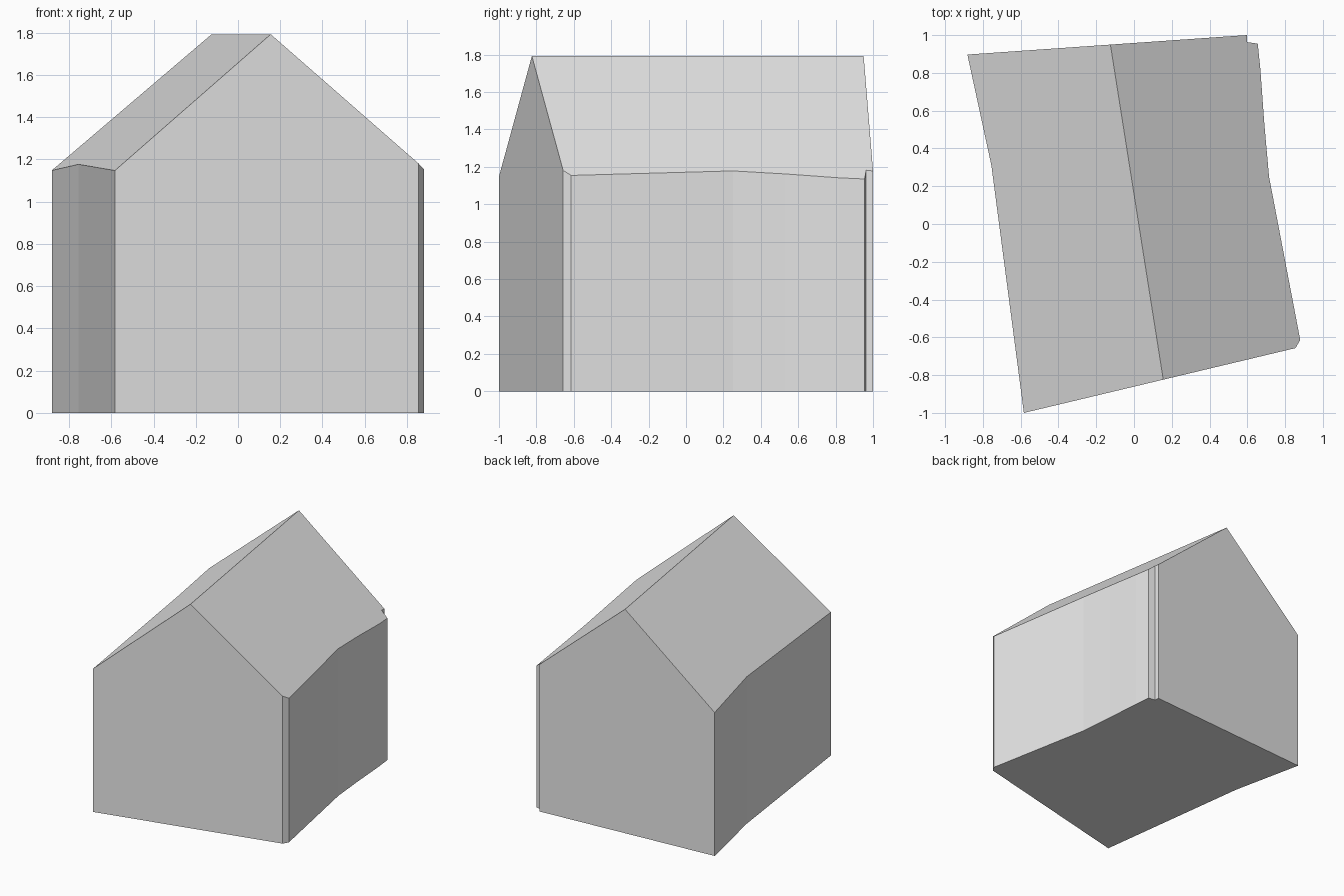
import bpy
import bmesh
from mathutils import Vector

cube = bpy.data.objects.get("Cube")
if cube:
    bpy.data.objects.remove(cube, do_unlink=True)

# Single plain grey
grey = bpy.data.materials.new("plain_grey")
grey.use_nodes = True
colour = (0.8, 0.8, 0.8, 1)
grey.diffuse_color = colour
grey.node_tree.nodes["Principled BSDF"].inputs["Base Color"].default_value = colour

# Irregular ground plan, counterclockwise from the front right corner
PLAN = [
    (-0.583, -1.0), (0.855, -0.657), (0.88, -0.614), (0.715, 0.25),
    (0.69, 0.53), (0.669, 0.82), (0.655, 0.955), (0.598, 0.963),
    (0.597, 1.0), (-0.882, 0.897), (-0.755, 0.31),
]
RIDGE_FRONT = Vector((0.155, -0.824, 1.793))
RIDGE_BACK = Vector((-0.125, 0.95, 1.793))
PITCH = 0.853

# Walls: extrude the plan to above the ridge
bm = bmesh.new()
base = bm.faces.new([bm.verts.new((x, y, 0)) for x, y in PLAN])
grown = bmesh.ops.extrude_face_region(bm, geom=[base], use_keep_orig=True)
top = [v for v in grown["geom"] if isinstance(v, bmesh.types.BMVert)]
bmesh.ops.translate(bm, verts=top, vec=(0, 0, 2.2))
bmesh.ops.recalc_face_normals(bm, faces=bm.faces[:])

# Gable roof: slice with one sloping plane on each side of the ridge
along = (RIDGE_BACK - RIDGE_FRONT).normalized()
across = along.cross(Vector((0, 0, 1)))
for side in (-1, 1):
    normal = (across * side * PITCH + Vector((0, 0, 1))).normalized()
    cut = bmesh.ops.bisect_plane(
        bm, geom=bm.verts[:] + bm.edges[:] + bm.faces[:], dist=1e-5,
        plane_co=RIDGE_FRONT, plane_no=normal, clear_outer=True)
    rim = [e for e in cut["geom_cut"] if isinstance(e, bmesh.types.BMEdge)]
    bmesh.ops.contextual_create(bm, geom=rim)
bmesh.ops.remove_doubles(bm, verts=bm.verts[:], dist=1e-4)
bmesh.ops.recalc_face_normals(bm, faces=bm.faces[:])

mesh = bpy.data.meshes.new("gabled_house")
bm.to_mesh(mesh)
bm.free()
mesh.materials.append(grey)
house = bpy.data.objects.new("gabled_house", mesh)
bpy.context.collection.objects.link(house)
